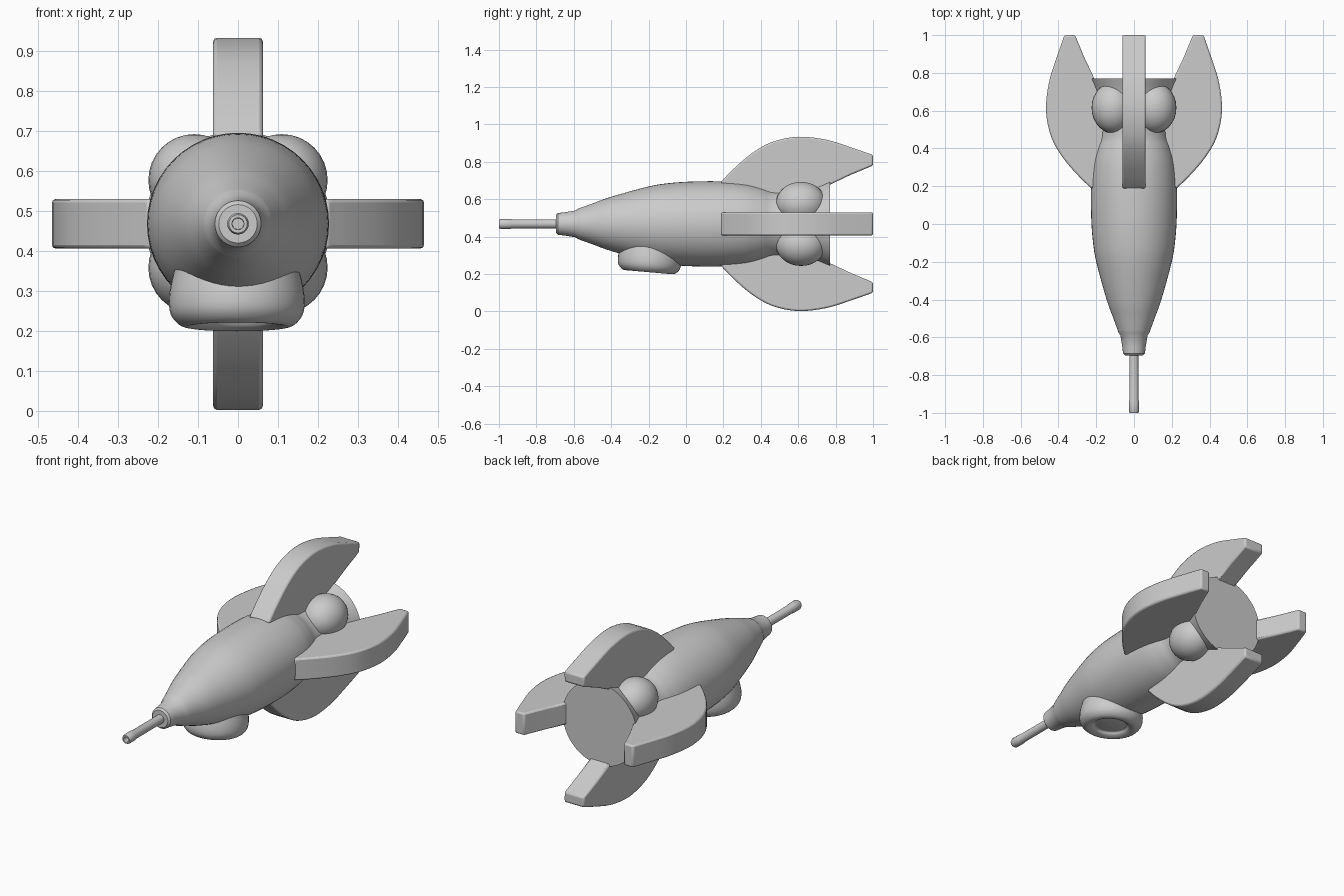
import bpy, bmesh, math
from mathutils import Vector, Matrix

if "Cube" in bpy.data.objects:
    bpy.data.objects.remove(bpy.data.objects["Cube"])

CZ = 0.468  # height of the long axis


def spline(pts, n=5):
    """Catmull-Rom smoothing through 2D points."""
    p = [Vector(q) for q in pts]
    p = [2 * p[0] - p[1]] + p + [2 * p[-1] - p[-2]]
    out = []
    for i in range(1, len(p) - 2):
        a, b, c, d = p[i - 1:i + 3]
        for k in range(n):
            t = k / n
            out.append(0.5 * (2 * b + (c - a) * t + (2 * a - 5 * b + 4 * c - d) * t ** 2
                              + (3 * b - a - 3 * c + d) * t ** 3))
    return [tuple(q) for q in out + [p[-2]]]


def finish(name, bm, angle=35):
    bmesh.ops.recalc_face_normals(bm, faces=bm.faces)
    me = bpy.data.meshes.new(name)
    bm.to_mesh(me)
    bm.free()
    ob = bpy.data.objects.new(name, me)
    bpy.context.collection.objects.link(ob)
    bpy.ops.object.select_all(action='DESELECT')
    ob.select_set(True)
    bpy.context.view_layer.objects.active = ob
    bpy.ops.object.shade_smooth_by_angle(angle=math.radians(angle))
    return ob


def lathe(name, profile, segs=48):
    """Revolve (axis position, radius) points around the y axis, capping both ends."""
    bm = bmesh.new()
    rings = []
    for h, r in profile:
        rings.append([bm.verts.new((r * math.cos(a), h, r * math.sin(a)))
                      for a in (math.tau * i / segs for i in range(segs))])
    for lo, hi in zip(rings, rings[1:]):
        for i in range(segs):
            j = (i + 1) % segs
            bm.faces.new((lo[i], lo[j], hi[j], hi[i]))
    bm.faces.new(rings[0])
    bm.faces.new(rings[-1])
    return finish(name, bm)


# Hull with nose collar, waist and flared flat tail
collar = [(-0.695, 0.048), (-0.685, 0.058), (-0.65, 0.062), (-0.59, 0.072)]
hull_curve = spline([(-0.575, 0.082), (-0.5, 0.109), (-0.4, 0.145), (-0.2, 0.2), (-0.08, 0.219),
                     (0.05, 0.227), (0.2, 0.227), (0.32, 0.217), (0.4, 0.198), (0.47, 0.178),
                     (0.6, 0.18), (0.7, 0.205), (0.77, 0.232)])
hull = lathe("hull", collar + hull_curve)
hull.location.z = CZ

# Hollow nose barrel
barrel = lathe("nose_barrel", [(-0.66, 0.024), (-0.93, 0.024), (-0.94, 0.027), (-0.99, 0.027),
                               (-1.0, 0.023), (-1.0, 0.015), (-0.96, 0.014)], 20)
barrel.location.z = CZ

# Round belly pod with recessed lens, tilted to follow the hull
pod = lathe("belly_pod", spline([(0.17, 0.15), (0.09, 0.168), (0.04, 0.168), (0.012, 0.152),
                                 (0.0, 0.128), (0.008, 0.1), (0.022, 0.085), (0.016, 0.05),
                                 (0.012, 0.004)], 4), 40)
pod.rotation_euler = (math.radians(90 - 5), 0, 0)
pod.location = (-0.003, -0.2, 0.21)

# Four tail bulges between the fins
for i in range(4):
    a = math.radians(45 + 90 * i)
    bm = bmesh.new()
    bmesh.ops.create_uvsphere(bm, u_segments=28, v_segments=16, radius=1)
    bmesh.ops.scale(bm, vec=(0.115, 0.135, 0.115), verts=bm.verts)
    bulge = finish("tail_bulge", bm, 60)
    bulge.location = (0.155 * math.cos(a), 0.615, CZ + 0.155 * math.sin(a))

# Four swept fins with softened edges
outer = spline([(0.185, 0.222), (0.25, 0.29), (0.35, 0.376), (0.46, 0.438), (0.6, 0.466),
                (0.75, 0.45), (0.88, 0.41), (1.0, 0.368)], 4)
inner = [(1.0, 0.312), (0.88, 0.262), (0.77, 0.21), (0.74, 0.12), (0.3, 0.12)]
for i in range(4):
    bm = bmesh.new()
    face = bm.faces.new([bm.verts.new((-0.062, y, r)) for y, r in outer + inner])
    ext = bmesh.ops.extrude_face_region(bm, geom=[face])
    bmesh.ops.translate(bm, vec=(0.124, 0, 0),
                        verts=[v for v in ext["geom"] if isinstance(v, bmesh.types.BMVert)])
    bmesh.ops.rotate(bm, cent=(0, 0, 0), verts=bm.verts,
                     matrix=Matrix.Rotation(math.radians(90 * i), 3, 'Y'))
    fin = finish("fin", bm)
    fin.location.z = CZ
    bev = fin.modifiers.new("soft_edges", 'BEVEL')
    bev.width = 0.009
    bev.segments = 2
    bev.limit_method = 'ANGLE'
    bev.angle_limit = math.radians(50)
